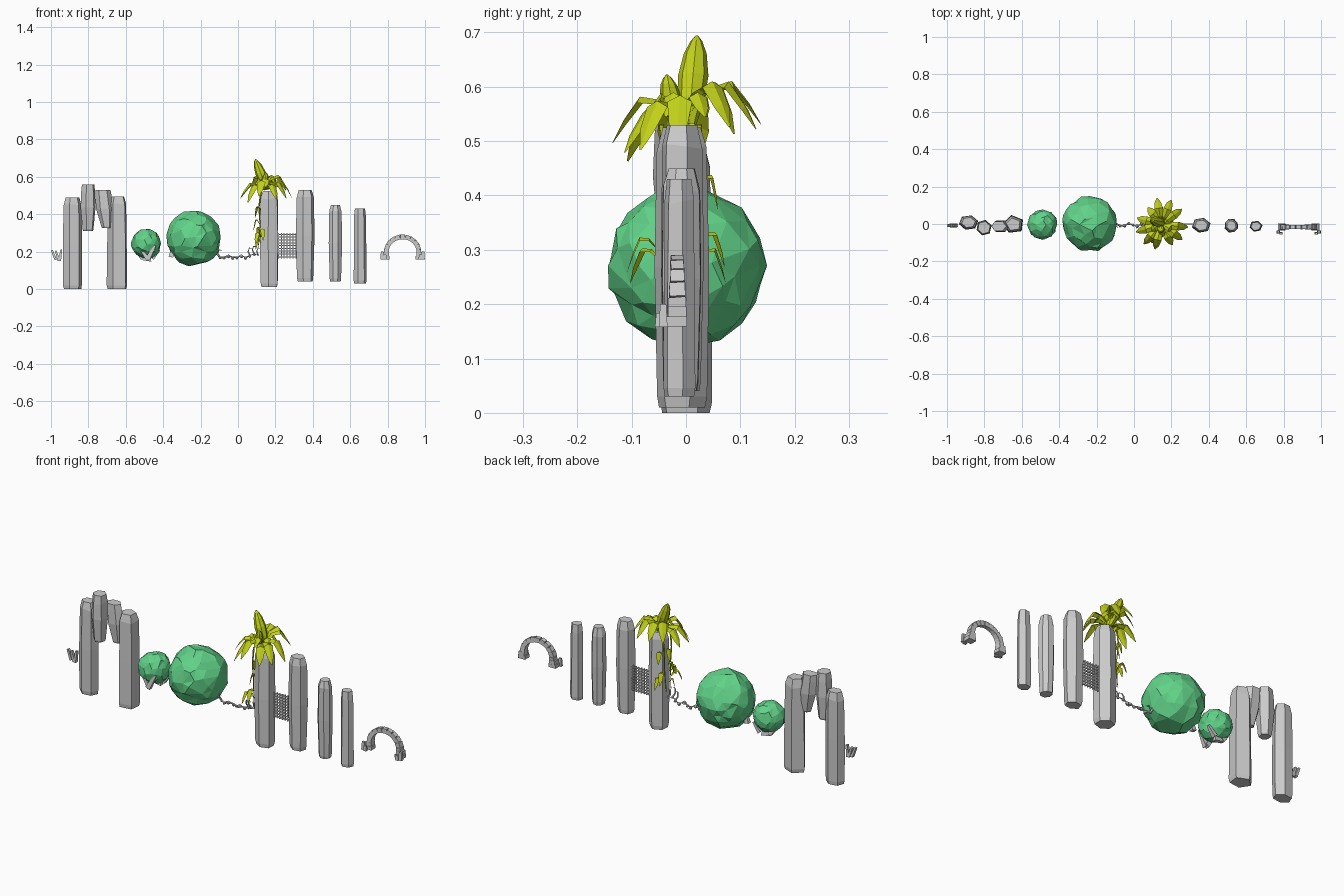
import bpy, bmesh, random
from math import sin, cos, pi, radians
from mathutils import Vector, Matrix

if "Cube" in bpy.data.objects:
    bpy.data.objects.remove(bpy.data.objects["Cube"])

random.seed(4)


def material(name, color):
    m = bpy.data.materials.new(name)
    m.diffuse_color = color
    m.use_nodes = True
    m.node_tree.nodes["Principled BSDF"].inputs["Base Color"].default_value = m.diffuse_color
    return m


GREEN = material("foliage_green", (0.12, 0.65, 0.25, 1))
LIME = material("leaf_lime", (0.54, 0.64, 0.01, 1))


def finish(name, bm, mat=None):
    bmesh.ops.recalc_face_normals(bm, faces=bm.faces)
    me = bpy.data.meshes.new(name)
    bm.to_mesh(me)
    bm.free()
    ob = bpy.data.objects.new(name, me)
    bpy.context.collection.objects.link(ob)
    if mat:
        me.materials.append(mat)
    return ob


def add_box(bm, center, size, rot=None, taper=1.0):
    m = Matrix.Translation(center) @ (rot or Matrix()) @ Matrix.Diagonal((*size, 1))
    vs = bmesh.ops.create_cube(bm, size=1)["verts"]
    for v in vs:
        if v.co.z > 0:
            v.co.xy *= taper
    bmesh.ops.transform(bm, matrix=m, verts=vs)


def stone(name, x, y, z0, z1, rx, ry, sides, top=0.7, low=0.85, turn=0, lean=0, jit=0.05):
    """Tall hewn stone: stacked polygon rings, bevelled top, optional lean in x."""
    bm = bmesh.new()
    h = z1 - z0
    rings = [(0, low), (0.04, low + 0.08), (0.5, 1.0), (1 - 0.035 / h, 0.93), (1, top)]
    wob = [1 + random.uniform(-jit, jit) for _ in range(sides)]
    prev = None
    for t, s in rings:
        ring = []
        for i in range(sides):
            a = turn + 2 * pi * i / sides
            w = s * wob[i] * (1 + random.uniform(-jit, jit) * 0.4)
            dz = random.uniform(-0.012, 0.004) if 0.6 < t < 1 else 0
            ring.append(bm.verts.new((x + rx * w * cos(a) + lean * (t - 0.5),
                                      y + ry * w * sin(a), z0 + h * t + dz)))
        if prev:
            for i in range(sides):
                j = (i + 1) % sides
                bm.faces.new((prev[i], prev[j], ring[j], ring[i]))
        else:
            bm.faces.new(ring[::-1])
        prev = ring
    bm.faces.new(prev)
    return finish(name, bm)


def bush(name, c, r, ratio):
    """Faceted ball of foliage."""
    bm = bmesh.new()
    bmesh.ops.create_icosphere(bm, subdivisions=3, radius=r)
    for v in bm.verts:
        v.co = Vector(c) + v.co * random.uniform(0.93, 1.03)
    ob = finish(name, bm, GREEN)
    d = ob.modifiers.new("facets", 'DECIMATE')
    d.ratio = ratio


def leaf(bm, base, ang, reach, rise, drop, width):
    """Creased leaf blade arching up, then drooping."""
    base, out, side = Vector(base), Vector((cos(ang), sin(ang), 0)), Vector((-sin(ang), cos(ang), 0))
    prev = None
    for t, w in ((0, 0.4), (0.3, 0.8), (0.6, 1.1), (0.83, 0.8), (1, 0.1)):
        p = base + out * reach * (t if t < 0.7 else 0.7 + (t - 0.7) * 0.9)
        p.z += rise * sin(min(t / 0.6, 1) * pi / 2) - drop * max(0, (t - 0.5) / 0.5) ** 1.4
        hw = side * width * w / 2
        row = [bm.verts.new(q) for q in (p - hw - Vector((0, 0, width * w * 0.25)), p,
                                        p + hw - Vector((0, 0, width * w * 0.25)))]
        if prev:
            for i in range(2):
                bm.faces.new((prev[i], prev[i + 1], row[i + 1], row[i]))
        prev = row


def branch(name, pts, radius):
    """Tapering root or stem along points."""
    cu = bpy.data.curves.new(name, 'CURVE')
    cu.dimensions, cu.bevel_depth, cu.bevel_resolution, cu.use_fill_caps = '3D', radius, 0, True
    sp = cu.splines.new('POLY')
    sp.points.add(len(pts) - 1)
    for i, p in enumerate(pts):
        sp.points[i].co = (*p, 1)
        sp.points[i].radius = 1 - 0.7 * i / (len(pts) - 1)
    ob = bpy.data.objects.new(name, cu)
    bpy.context.collection.objects.link(ob)
    return ob


# Stone gate on the left: two posts and two wedged head stones
stone("gate_post_left", -0.885, 0.008, 0.0, 0.49, 0.054, 0.042, 6, low=0.9, turn=0.2)
stone("gate_post_right", -0.645, -0.002, 0.0, 0.495, 0.057, 0.05, 5, low=0.95, turn=0.5)
stone("gate_head_left", -0.803, -0.02, 0.31, 0.56, 0.042, 0.043, 6, top=0.8, low=0.65, turn=0.3)
stone("gate_head_right", -0.712, -0.012, 0.325, 0.53, 0.048, 0.035, 6, top=0.85, low=0.55, lean=-0.022)

# Standing pillars on the right
stone("palm_pillar", 0.168, -0.01, 0.01, 0.525, 0.054, 0.05, 6, low=0.85, turn=0.4)
stone("pillar_large", 0.36, -0.007, 0.04, 0.53, 0.05, 0.043, 6, low=0.8, turn=0.25)
stone("pillar_medium", 0.521, -0.008, 0.04, 0.45, 0.038, 0.038, 8, top=0.65, low=0.78, turn=0.39)
stone("pillar_small", 0.652, -0.012, 0.03, 0.43, 0.034, 0.029, 6, top=0.8, low=0.95, turn=0.2)

# Small tilted slabs at the far left
bm = bmesh.new()
for x, z, h, tilt in ((-0.985, 0.182, 0.056, -22), (-0.966, 0.178, 0.056, -18), (-0.949, 0.18, 0.062, 8)):
    add_box(bm, (x, -0.008, z), (0.014, 0.02, h), Matrix.Rotation(radians(tilt), 4, 'Y'), 0.7)
finish("corner_slabs", bm)

# Foliage balls
bush("bush_small", (-0.49, -0.003, 0.243), 0.08, 0.55)
bush("bush_large", (-0.236, 0.001, 0.271), 0.148, 0.6)

# Grey roots cradling the small ball, and a stub beside the large one
bm = bmesh.new()
for x, y, z, w, h, tilt in ((-0.50, -0.055, 0.185, 0.022, 0.07, -35), (-0.465, -0.06, 0.195, 0.026, 0.085, 28),
                            (-0.485, 0.02, 0.165, 0.05, 0.03, 10), (-0.53, 0.02, 0.185, 0.02, 0.06, -40),
                            (-0.44, 0.03, 0.185, 0.02, 0.06, 40), (-0.355, -0.005, 0.19, 0.026, 0.04, 12)):
    add_box(bm, (x, y, z), (w, 0.022, h), Matrix.Rotation(radians(tilt), 4, 'Y'), 0.55)
finish("bush_roots", bm)

# Gnarled root with pebbles between the large ball and the palm pillar
path = [(-0.12 + i * 0.023, 0.008 * sin(i * 1.9) - 0.005,
         0.172 + 0.006 * cos(i * 2.1) + (0.022 if i == 0 else 0) + (0.01 if i > 7 else 0)) for i in range(11)]
branch("ground_root", path, 0.006)
for i in (1, 8, 9, 10):
    x, y, z = path[i]
    branch("root_shoot", [(x, y, z), (x - 0.01, y - 0.008, z + 0.02), (x - 0.004, y - 0.015, z + 0.04),
                          (x + 0.012, y - 0.02, z + 0.038)], 0.005)
bm = bmesh.new()
for i in range(1, 10):
    vs = bmesh.ops.create_icosphere(bm, subdivisions=1, radius=random.uniform(0.007, 0.012))["verts"]
    for v in vs:
        v.co = v.co * random.uniform(0.8, 1.15) + Vector(path[i]) + Vector((0, 0, -0.004))
finish("pebbles", bm)

# Iron lattice between the pillars
bm = bmesh.new()
for i in range(8):
    add_box(bm, (0.216 + i * 0.0155, 0, 0.232), (0.005, 0.006, 0.136))
for i in range(9):
    add_box(bm, (0.27, 0, 0.172 + i * 0.015), (0.12, 0.006, 0.005))
finish("lattice_gate", bm)

# Palm crown: arching leaves all round
bm = bmesh.new()
for i in range(11):
    a = 2 * pi * i / 11 + random.uniform(-0.12, 0.12)
    right_back = sin(a) > 0.5
    leaf(bm, (0.147, -0.003, 0.535), a, random.uniform(0.12, 0.15),
         0.085 if right_back else random.uniform(0.03, 0.065), random.uniform(0.08, 0.11), 0.042)
for i in range(6):
    leaf(bm, (0.15, 0, 0.535), 0.5 + i * pi / 3, 0.075, 0.06, 0.05, 0.034)
finish("palm_leaves", bm, LIME)

# Two closed leaf buds standing up in the crown
for name, foot, tip, r in (("palm_bud_tall", (0.155, 0.005, 0.53), (0.093, 0.02, 0.694), 0.028),
                           ("palm_bud_short", (0.135, -0.02, 0.53), (0.15, -0.035, 0.622), 0.02)):
    bm = bmesh.new()
    foot, tip = Vector(foot), Vector(tip)
    prev = None
    for t, s in ((0, 0.5), (0.3, 0.9), (0.55, 1), (0.8, 0.75), (0.94, 0.38), (1, 0.08)):
        ring = [bm.verts.new(foot.lerp(tip, t) + Vector((cos(k * pi / 4), sin(k * pi / 4), 0.2 * cos(k * pi / 4))) * r * s)
                for k in range(8)]
        if prev:
            for k in range(8):
                bm.faces.new((prev[k], prev[(k + 1) % 8], ring[(k + 1) % 8], ring[k]))
        prev = ring
    bm.faces.new(prev)
    finish(name, bm, LIME)

# Vines trailing down the palm pillar
bm = bmesh.new()
for x, y, z, a, ln in ((0.12, -0.045, 0.28, -2.0, 0.065), (0.13, -0.05, 0.30, -1.5, 0.06),
                       (0.12, 0.025, 0.31, 1.9, 0.05), (0.125, 0.025, 0.28, 1.4, 0.05),
                       (0.12, -0.01, 0.42, 2.6, 0.035), (0.13, 0.03, 0.415, 1.8, 0.03),
                       (0.115, -0.01, 0.35, 3.4, 0.035), (0.12, -0.03, 0.25, -2.6, 0.03)):
    leaf(bm, (x, y, z), a, ln, 0.03, 0.07, 0.024)
finish("vine_leaves", bm, LIME)
for s in (-1, 1):
    v = branch("vine_stem", [(0.125, 0.035 * s - 0.01, 0.53), (0.112, 0.03 * s - 0.008, 0.44),
                             (0.118, 0.025 * s - 0.012, 0.34), (0.108, 0.02 * s - 0.008, 0.22)], 0.005)
    v.data.materials.append(LIME)

# Ruined arch of separate blocks on stepped feet
bm = bmesh.new()
N = 11
for i in range(N):
    a = pi * i / (N - 1)
    rise = sin(a)
    size = (0.026, 0.022 + 0.01 * (1 - rise), 0.025)
    rot = Matrix.Rotation(pi / 2 - a, 4, 'Y') @ Matrix.Rotation(radians(random.uniform(-5, 5)), 4, 'Z')
    add_box(bm, (0.88 + 0.086 * cos(a), -0.016, 0.2 + 0.078 * rise), (size[0], size[1], size[2]), rot)
for s in (-1, 1):
    add_box(bm, (0.88 + 0.09 * s, -0.016, 0.185), (0.032, 0.034, 0.022))
    add_box(bm, (0.88 + 0.09 * s, -0.017, 0.168), (0.042, 0.037, 0.018))
    add_box(bm, (0.88 + 0.109 * s, -0.042, 0.179), (0.02, 0.016, 0.042), None, 0.7)
    add_box(bm, (0.88 + 0.094 * s, -0.05, 0.171), (0.018, 0.014, 0.026), None, 0.7)
finish("arch_blocks", bm)
